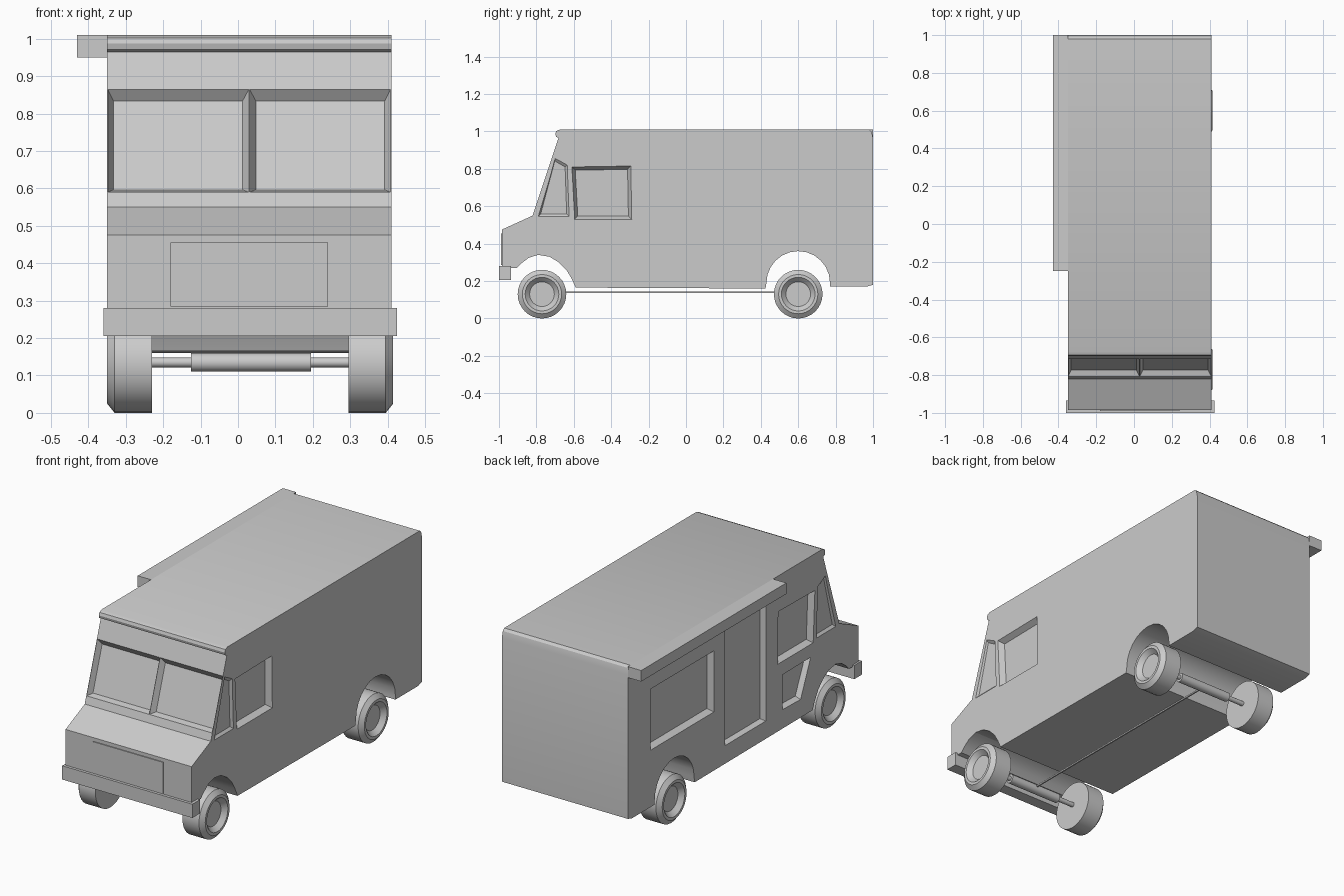
import bpy, bmesh, math
from mathutils import Vector

if "Cube" in bpy.data.objects:
    bpy.data.objects.remove(bpy.data.objects["Cube"])

XL, XR = -0.35, 0.41          # body sides


def make(name, bm):
    bmesh.ops.recalc_face_normals(bm, faces=bm.faces[:])
    me = bpy.data.meshes.new(name)
    bm.to_mesh(me)
    bm.free()
    ob = bpy.data.objects.new(name, me)
    bpy.context.collection.objects.link(ob)
    return ob


def loft(name, *rings):
    """Closed solid through matching rings of 3D points."""
    bm = bmesh.new()
    vs = [[bm.verts.new(p) for p in r] for r in rings]
    n = len(vs[0])
    bm.faces.new(vs[0])
    bm.faces.new(vs[-1])
    for a, b in zip(vs, vs[1:]):
        for i in range(n):
            j = (i + 1) % n
            bm.faces.new((a[i], a[j], b[j], b[i]))
    return make(name, bm)


def box(name, x0, x1, y0, y1, z0, z1):
    ring = [(y0, z0), (y1, z0), (y1, z1), (y0, z1)]
    return loft(name, [(x0, *p) for p in ring], [(x1, *p) for p in ring])


def lathe(name, profile, y, z, steps=32):
    """Spin (x, radius) profile around an axis along x."""
    bm = bmesh.new()
    vs = [bm.verts.new((x, y, z + r)) for x, r in profile]
    es = [bm.edges.new(p) for p in zip(vs, vs[1:])]
    bmesh.ops.spin(bm, geom=vs + es, cent=(0, y, z), axis=(1, 0, 0),
                   angle=2 * math.pi, steps=steps)
    bmesh.ops.remove_doubles(bm, verts=bm.verts[:], dist=1e-5)
    ob = make(name, bm)
    smooth(ob)
    return ob


def smooth(ob):
    bpy.ops.object.select_all(action='DESELECT')
    ob.select_set(True)
    bpy.context.view_layer.objects.active = ob
    bpy.ops.object.shade_smooth_by_angle(angle=math.radians(25))


def cut(body, outer, inner):
    """Recess tapering from the outer outline to the inner pane."""
    start = [Vector(a) + (Vector(a) - Vector(b)) * 0.5 for a, b in zip(outer, inner)]
    cutter = loft("cutter", start, inner)
    cutter.hide_render = True
    mod = body.modifiers.new("recess", 'BOOLEAN')
    mod.operation, mod.solver, mod.object = 'DIFFERENCE', 'EXACT', cutter
    bpy.context.view_layer.objects.active = body
    bpy.ops.object.modifier_apply(modifier=mod.name)
    bpy.data.objects.remove(cutter, do_unlink=True)


def side_cut(body, side, outline, inset=0.018, depth=0.03):
    """Recess in a side wall; the inner outline is shrunk toward the centre."""
    x = XR if side > 0 else XL
    ys, zs = [p[0] for p in outline], [p[1] for p in outline]
    cy, cz = (min(ys) + max(ys)) / 2, (min(zs) + max(zs)) / 2
    sy = 1 - 2 * inset / (max(ys) - min(ys))
    sz = 1 - 2 * inset / (max(zs) - min(zs))
    cut(body, [(x, y, z) for y, z in outline],
        [(x - side * depth, cy + (y - cy) * sy, cz + (z - cz) * sz) for y, z in outline])


def rect(y0, y1, z0, z1):
    return [(y0, z0), (y1, z0), (y1, z1), (y0, z1)]


# Body: side profile with wheel arches, front lip and sloping hood
rear_arch = [(0.6 + 0.17 * math.cos(math.radians(a)), 0.19 + 0.17 * math.sin(math.radians(a)))
             for a in range(0, 181, 15)]
front_arch = [(-0.59, 0.165), (-0.61, 0.21), (-0.64, 0.26), (-0.68, 0.30), (-0.73, 0.33),
              (-0.79, 0.34), (-0.84, 0.325), (-0.88, 0.295), (-0.905, 0.27)]
profile = ([(-0.985, 0.27), (-0.985, 0.475), (-0.82, 0.55), (-0.682, 0.965), (-0.695, 0.972),
            (-0.699, 0.987), (-0.694, 1.002), (-0.675, 1.01), (0.98, 1.01), (0.992, 0.998),
            (1.0, 0.965), (1.0, 0.18), (0.965, 0.17), (0.77, 0.17)]
           + rear_arch + [(0.425, 0.16)] + front_arch)
body = loft("van_body", [(XL, *p) for p in profile], [(XR, *p) for p in profile])

# Windscreen: two panes meeting at a pointed centre post
def on_screen(x, z, depth):
    return (x, -0.82 + (z - 0.55) * 0.3325 + 0.949 * depth, z - 0.315 * depth)

for x0, x1, i0, i1 in ((XL + .002, 0.029, -0.333, 0.012), (0.031, XR - .002, 0.048, 0.392)):
    cut(body,
        [on_screen(x, z, 0) for x, z in rect(x0, x1, 0.59, 0.865)],
        [on_screen(x, z, 0.03) for x, z in rect(i0, i1, 0.606, 0.843)])

# Cab quarter lights and side windows on both sides
for s in (1, -1):
    side_cut(body, s, [(-0.79, 0.545), (-0.625, 0.545), (-0.635, 0.82), (-0.70, 0.855)],
             inset=0.013, depth=0.012)
    side_cut(body, s, [(-0.595, 0.53), (-0.29, 0.53), (-0.295, 0.815), (-0.61, 0.81)])

# Left side: serving window, entry door, low kerb window
side_cut(body, -1, rect(0.26, 0.805, 0.48, 0.813))
side_cut(body, -1, rect(-0.187, 0.164, 0.26, 0.93), inset=0.008)
side_cut(body, -1, [(-0.33, 0.267), (-0.33, 0.457), (-0.574, 0.46), (-0.487, 0.263)], inset=0.012)
smooth(body)

# Awning housing, grille panel and bumper
box("awning_housing", -0.43, XL, -0.25, 1.0, 0.95, 1.01)
box("grille_panel", -0.18, 0.24, -0.99, -0.97, 0.285, 0.455)
box("front_bumper", -0.36, 0.425, -1.0, -0.935, 0.205, 0.28)

# Wheels and axles
wheel = [(0, 0), (0, 0.13), (0.10, 0.13), (0.12, 0.105), (0.12, 0.09), (0.095, 0.066), (0.095, 0)]
axle = [(-0.26, 0), (-0.26, 0.013), (-0.125, 0.013), (-0.125, 0.025),
        (0.195, 0.025), (0.195, 0.013), (0.32, 0.013), (0.32, 0)]
for label, y in (("front", -0.77), ("rear", 0.6)):
    lathe(label + "_right_wheel", [(0.295 + x, r) for x, r in wheel], y, 0.13)
    lathe(label + "_left_wheel", [(-0.23 - x, r) for x, r in wheel], y, 0.13)
    lathe(label + "_axle", axle, y, 0.135, 20)

# Drive shaft
box("drive_shaft", 0.026, 0.034, -0.77, 0.6, 0.136, 0.144)
